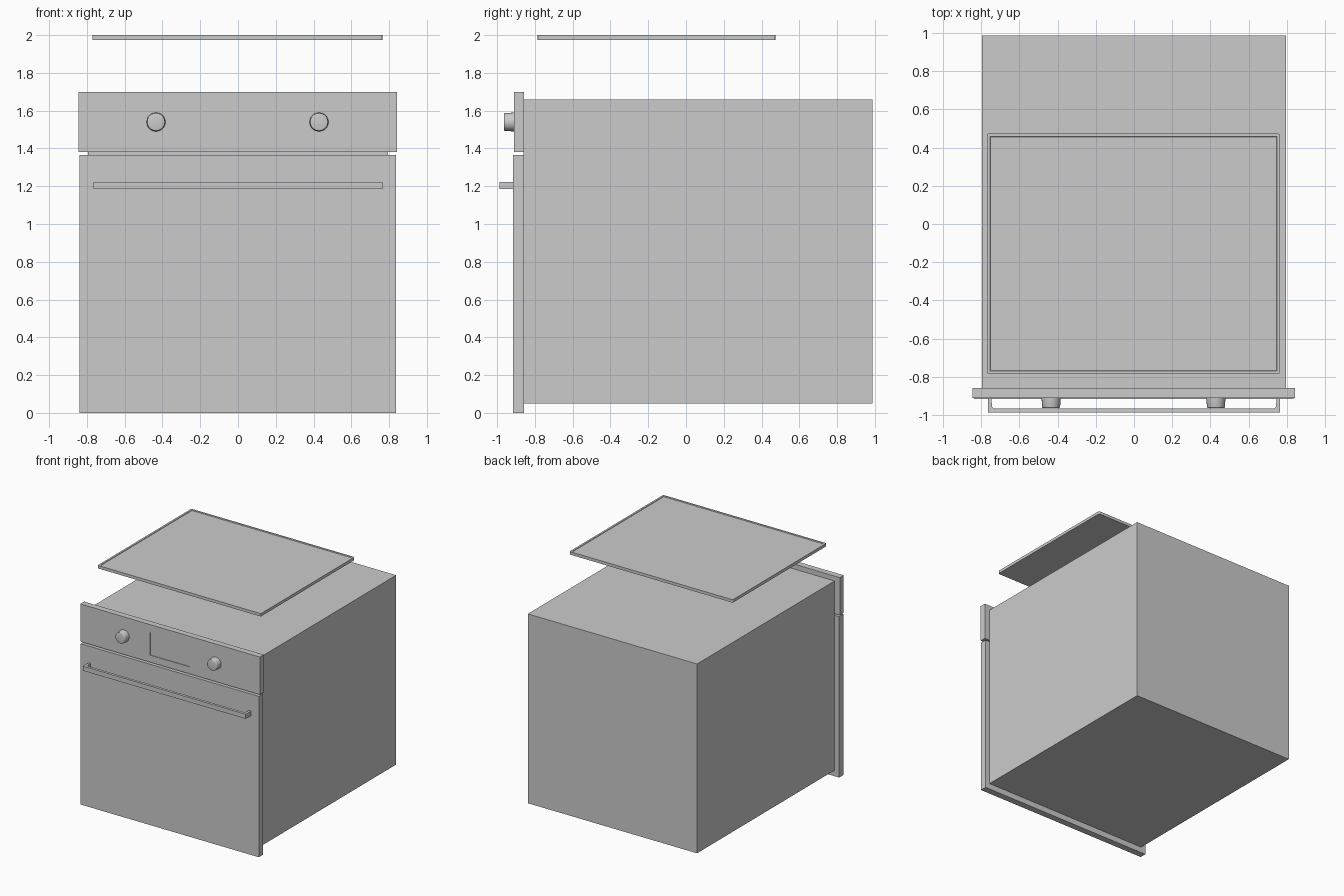
import bpy, bmesh, math
from mathutils import Matrix, Vector

if "Cube" in bpy.data.objects:
    bpy.data.objects.remove(bpy.data.objects["Cube"])


def finish(name, bm, smooth=False):
    bmesh.ops.recalc_face_normals(bm, faces=bm.faces)
    mesh = bpy.data.meshes.new(name)
    bm.to_mesh(mesh)
    bm.free()
    ob = bpy.data.objects.new(name, mesh)
    bpy.context.collection.objects.link(ob)
    if smooth:
        bpy.ops.object.select_all(action='DESELECT')
        ob.select_set(True)
        bpy.context.view_layer.objects.active = ob
        bpy.ops.object.shade_smooth_by_angle(angle=math.radians(35))
    return ob


def box_bm(x, y, z):
    bm = bmesh.new()
    size = Vector((x[1] - x[0], y[1] - y[0], z[1] - z[0]))
    mid = Vector((sum(x) / 2, sum(y) / 2, sum(z) / 2))
    bmesh.ops.create_cube(bm, size=1, matrix=Matrix.Translation(mid) @ Matrix.Diagonal(size).to_4x4())
    return bm


def prism(name, profile, z0, z1):
    bm = bmesh.new()
    face = bm.faces.new([bm.verts.new((x, y, z0)) for x, y in profile])
    res = bmesh.ops.extrude_face_region(bm, geom=[face])
    top = [v for v in res['geom'] if isinstance(v, bmesh.types.BMVert)]
    bmesh.ops.translate(bm, verts=top, vec=(0, 0, z1 - z0))
    return finish(name, bm)


# Oven housing and door
finish("oven_body", box_bm((-0.795, 0.795), (-0.86, 0.987), (0.05, 1.658)))
finish("oven_door", box_bm((-0.838, 0.836), (-0.915, -0.858), (0, 1.366)))

# Control panel with a shallow display recess
panel = finish("control_panel", box_bm((-0.845, 0.843), (-0.91, -0.858), (1.38, 1.70)))
cutter = finish("display_cutter", box_bm((-0.19, 0.18), (-0.95, -0.905), (1.44, 1.635)))
cutter.hide_render = True
cutter.hide_set(True)
cut = panel.modifiers.new("display_recess", 'BOOLEAN')
cut.object = cutter
cut.solver = 'EXACT'

# Door handle: U-shaped bar with small inner chamfers
half = [(0.764, -0.912), (0.764, -0.988)]
inner = [(0.735, -0.966), (0.743, -0.957), (0.747, -0.912)]
profile = half + [(-x, y) for x, y in reversed(half)]
profile += [(-x, y) for x, y in reversed(inner)] + inner
prism("door_handle", profile, 1.184, 1.223)

# Control knobs: tapered cylinder with a rounded front edge
for side, x in (("left", -0.434), ("right", 0.429)):
    bm = bmesh.new()
    m = Matrix.Translation((x, -0.935, 1.54)) @ Matrix.Rotation(math.radians(90), 4, 'X')
    bmesh.ops.create_cone(bm, cap_ends=True, segments=40, radius1=0.05, radius2=0.047, depth=0.056, matrix=m)
    rim = [e for e in bm.edges if all(v.co.y < -0.95 for v in e.verts)]
    bmesh.ops.bevel(bm, geom=rim, offset=0.006, segments=3, profile=0.5, affect='EDGES')
    finish(side + "_knob", bm, True)

# Floating hob plate: rounded corners, raised rim, slightly sunken top
bm = box_bm((-0.77, 0.764), (-0.785, 0.473), (1.975, 2.0))
uprights = [e for e in bm.edges if abs(e.verts[0].co.z - e.verts[1].co.z) > 0.01]
bmesh.ops.bevel(bm, geom=uprights, offset=0.009, segments=4, profile=0.5, affect='EDGES')
top = max(bm.faces, key=lambda f: f.calc_center_median().z)
bmesh.ops.inset_region(bm, faces=[top], thickness=0.016)
bmesh.ops.inset_region(bm, faces=[top], thickness=0.01, depth=-0.004)
finish("hob_plate", bm)
